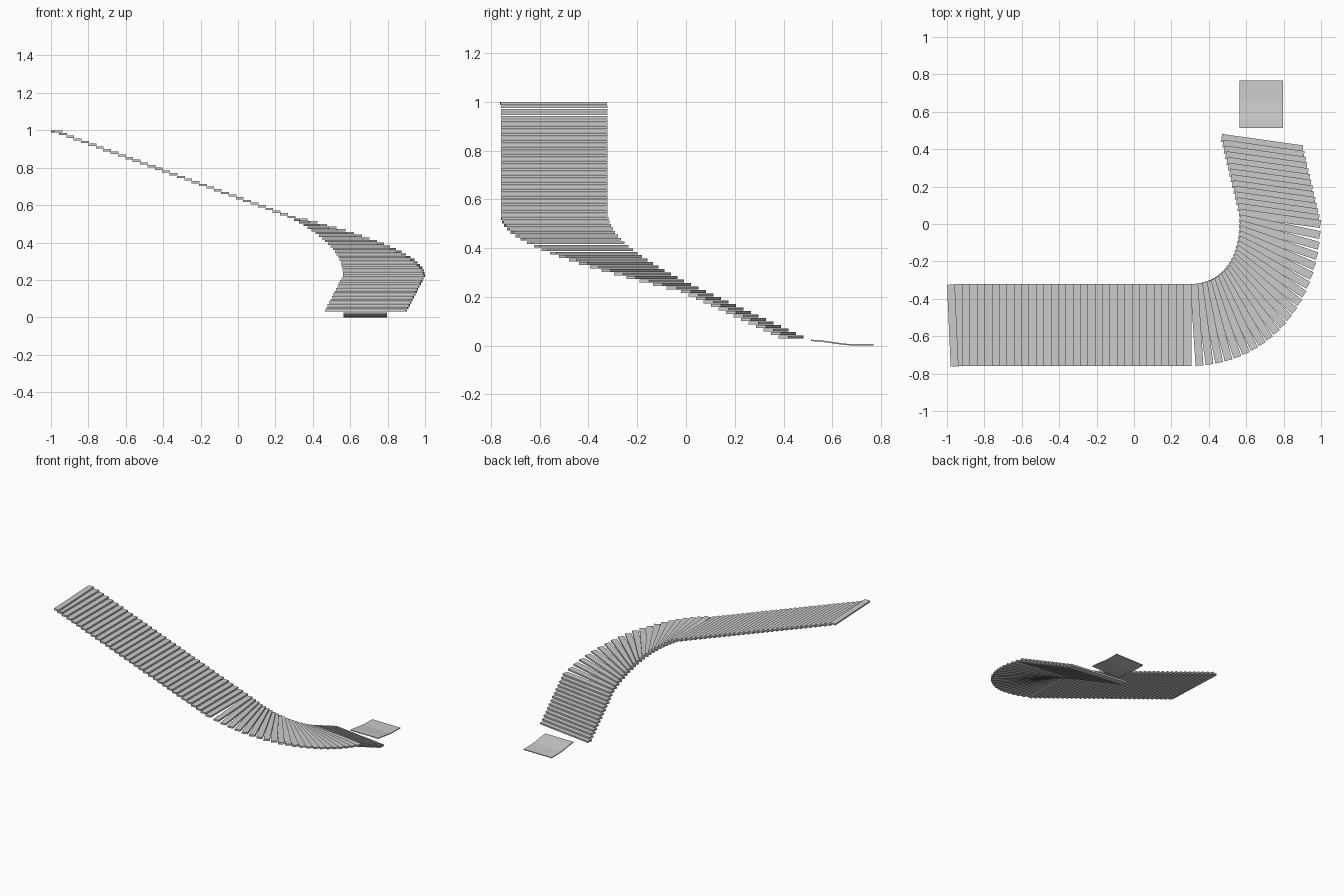
import bpy, bmesh
from math import radians
from mathutils import Vector

if "Cube" in bpy.data.objects:
    bpy.data.objects.remove(bpy.data.objects["Cube"])

WIDTH, DEPTH, THICK = 0.438, 0.042, 0.012
N_STRAIGHT, N_BEND, N_TAIL = 32, 22, 13
TOP_Z, BOTTOM_Z = 0.994, 0.036


def bezier(a, b, c, d, t):
    s = 1 - t
    return a * s**3 + b * 3 * s * s * t + c * 3 * s * t * t + d * t**3


# Plan position and heading of every tread: landing, straight run, bend, tail
places = [(Vector((-0.969, -0.543)), 2.6)]
for i in range(N_STRAIGHT):
    places.append((Vector((-0.936 + 0.0394 * i, -0.54)), 0))
bend = [Vector(p) for p in ((0.295, -0.54), (0.60, -0.54), (0.785, -0.30), (0.78, 0.03))]
for i in range(1, N_BEND + 1):
    t = i / N_BEND
    places.append((bezier(*bend, t), 82 * t))
tail_end = Vector((0.685, 0.43))
for i in range(1, N_TAIL + 1):
    places.append((bend[3].lerp(tail_end, i / N_TAIL), 82))

# Shared tread slab
tread_mesh = bpy.data.meshes.new("tread")
bm = bmesh.new()
bmesh.ops.create_cube(bm, size=1)
bmesh.ops.scale(bm, vec=(DEPTH, WIDTH, THICK), verts=bm.verts)
bm.to_mesh(tread_mesh)
bm.free()

# Treads descending evenly along the path
for i, (pos, heading) in enumerate(places):
    z = TOP_Z + (BOTTOM_Z - TOP_Z) * i / (len(places) - 1)
    tread = bpy.data.objects.new(f"tread_{i + 1:02d}", tread_mesh)
    tread.location = (pos.x, pos.y, z)
    tread.rotation_euler.z = radians(heading)
    bpy.context.collection.objects.link(tread)

# Thin bent exit ramp at the foot: side profile extruded across x
x0, x1, t = 0.565, 0.797, 0.006
top = [(0.512, 0.025), (0.553, 0.022), (0.655, 0.008), (0.768, 0.006)]
profile = top + [(y, z - t) for y, z in reversed(top)]
bm = bmesh.new()
face = bm.faces.new([bm.verts.new((x0, y, z)) for y, z in profile])
ext = bmesh.ops.extrude_face_region(bm, geom=[face])
moved = [g for g in ext["geom"] if isinstance(g, bmesh.types.BMVert)]
bmesh.ops.translate(bm, vec=(x1 - x0, 0, 0), verts=moved)
bmesh.ops.recalc_face_normals(bm, faces=bm.faces)
ramp_mesh = bpy.data.meshes.new("exit_ramp")
bm.to_mesh(ramp_mesh)
bm.free()
bpy.context.collection.objects.link(bpy.data.objects.new("exit_ramp", ramp_mesh))
